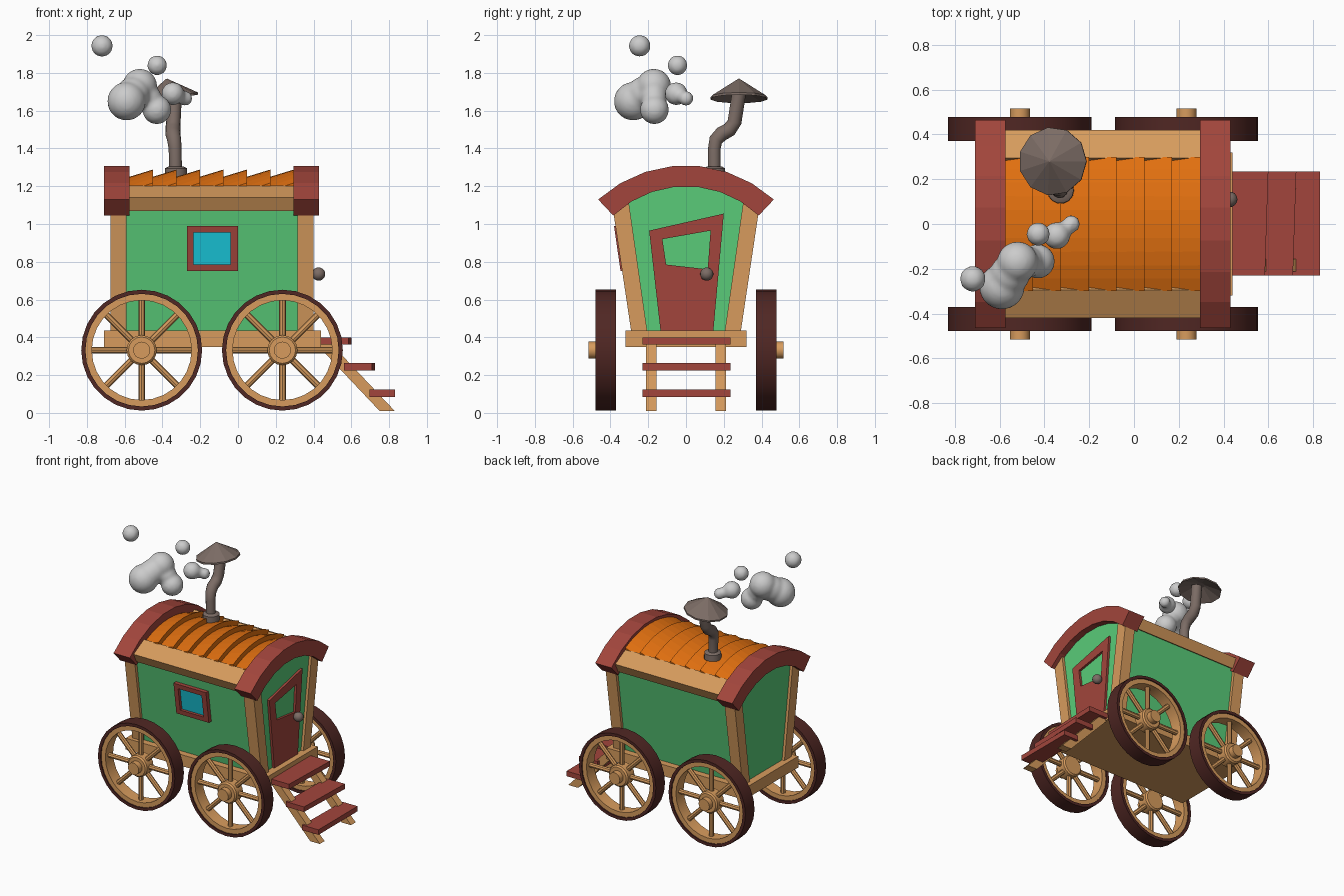
import bpy, bmesh, math
from mathutils import Vector, Matrix

if "Cube" in bpy.data.objects:
    bpy.data.objects.remove(bpy.data.objects["Cube"])


def material(name, rgb):
    m = bpy.data.materials.new(name)
    m.diffuse_color = (*rgb, 1)
    m.use_nodes = True
    m.node_tree.nodes["Principled BSDF"].inputs["Base Color"].default_value = m.diffuse_color
    return m


WOOD = material("wood", (.68, .33, .11))
GREEN = material("green_paint", (.10, .60, .19))
RED = material("red_paint", (.36, .06, .045))
DARK = material("dark_tyre", (.08, .02, .017))
ORANGE = material("orange_slat", (.75, .16, .005))
GLASS = material("blue_glass", (.01, .58, .72))
METAL = material("dull_metal", (.20, .15, .13))


def finish(name, bm, mat=None, smooth=False):
    bmesh.ops.recalc_face_normals(bm, faces=bm.faces)
    me = bpy.data.meshes.new(name)
    bm.to_mesh(me)
    bm.free()
    ob = bpy.data.objects.new(name, me)
    bpy.context.collection.objects.link(ob)
    if mat:
        me.materials.append(mat)
    if smooth:
        bpy.ops.object.select_all(action='DESELECT')
        ob.select_set(True)
        bpy.context.view_layer.objects.active = ob
        bpy.ops.object.shade_smooth_by_angle(angle=math.radians(40))
    return ob


def add_loft(bm, sections, ring=False):
    """Skin equal-sized closed sections; ring joins last to first."""
    rows = [[bm.verts.new(p) for p in s] for s in sections]
    n = len(rows[0])
    pairs = list(zip(rows, rows[1:])) + ([(rows[-1], rows[0])] if ring else [])
    for a, b in pairs:
        for i in range(n):
            j = (i + 1) % n
            bm.faces.new((a[i], a[j], b[j], b[i]))
    if not ring:
        bm.faces.new(rows[0])
        bm.faces.new(rows[-1])


def loft(name, sections, mat, ring=False, smooth=False):
    bm = bmesh.new()
    add_loft(bm, sections, ring)
    return finish(name, bm, mat, smooth)


def prism(name, profile, x0, x1, mat):
    """Extrude a (y, z) profile along x."""
    return loft(name, [[(x, y, z) for y, z in profile] for x in (x0, x1)], mat)


def box(name, x0, x1, y0, y1, z0, z1, mat):
    return prism(name, [(y0, z0), (y1, z0), (y1, z1), (y0, z1)], x0, x1, mat)


def circle(c, axis, r, n):
    q = Vector((0, 0, 1)).rotation_difference(Vector(axis))
    return [Vector(c) + q @ Vector((r * math.cos(t), r * math.sin(t), 0))
            for t in (2 * math.pi * i / n for i in range(n))]


def arc(half, top, radius, n):
    """(y, z) points of a crown arc from -half to +half."""
    a = math.asin(half / radius)
    return [(radius * math.sin(t), top - radius + radius * math.cos(t))
            for t in (-a + 2 * a * i / n for i in range(n + 1))]


# Chassis and flared body
box("chassis", -.71, .44, -.32, .32, .35, .435, WOOD)
prism("body", [(-.27, .43)] + arc(.365, 1.21, .62, 8) + [(.27, .43)], -.655, .38, GREEN)
for s in (-1, 1):
    for x, end in ((-.675, "rear"), (.315, "door")):
        prism(f"{end}_corner_post", [(s * .29, .43), (s * .205, .43), (s * .305, 1.13), (s * .39, 1.10)],
              x, x + .085, WOOD)
    # Eave beams
    prism("eave_beam", [(s * .42, 1.14), (s * .295, 1.205), (s * .26, 1.14), (s * .385, 1.07)], -.60, .32, WOOD)

# Red arches at each end of the roof
for x, end in ((-.71, "rear"), (.295, "door")):
    out, inn = arc(.465, 1.31, .69, 7), arc(.385, 1.20, .555, 7)
    bm = bmesh.new()
    add_loft(bm, [[(x, *o), (x + .135, *o), (x + .135, *i), (x, *i)] for o, i in zip(out, inn)])
    finish(f"{end}_roof_arch", bm, RED)

# Overlapping roof slats
for i in range(7):
    x = -.575 + .1243 * i
    low, high = arc(.30, 1.25, .64, 10), arc(.30, 1.288, .67, 10)
    base = [(.30, 1.16), (-.30, 1.16)]
    loft(f"roof_slat_{i}", [[(x, y, z) for y, z in low + base],
                            [(x + .1243, y, z) for y, z in high + base]], ORANGE)


# Front window, leaning with the wall
def pane(pts, off):
    return [(x, -(.29 + (z - .43) * .145) + off, z) for x, z in pts]


def rect(x0, x1, z0, z1):
    return [(x0, z0), (x1, z0), (x1, z1), (x0, z1)]


outer, inner = rect(-.27, 0, .75, .99), rect(-.235, -.04, .785, .955)
loft("window_frame", [pane(outer, .03), pane(outer, -.01), pane(inner, -.01), pane(inner, .03)], RED, ring=True)
loft("window_glass", [pane(inner, .012), pane(inner, .03)], GLASS)

# Crooked door with opening and knob
outer = [(-.135, .435), (.145, .435), (.2, 1.055), (-.195, .965)]
inner = [(-.105, .785), (.115, .76), (.13, .965), (-.125, .92)]
loft("door", [[(x, *p) for p in prof] for prof, x in
              ((outer, .37), (outer, .397), (inner, .397), (inner, .37))], RED, ring=True)
bm = bmesh.new()
bmesh.ops.create_uvsphere(bm, u_segments=16, v_segments=10, radius=.035, matrix=Matrix.Translation((.427, .11, .735)))
finish("door_knob", bm, METAL, True)

# Steps and stringers, slightly crooked
for s in (-1, 1):
    loft("stair_stringer", [[(x, s * .185 + d, z) for x, z in ((.83, .01), (.75, .01), (.40, .38), (.48, .38))]
                            for d in (-.028, .028)], WOOD)
for i, (x, z, w) in enumerate(((.43, .362, .17), (.56, .225, .165), (.695, .085, .135))):
    tread = [(x, -.23), (x + w - .015 * (i < 2), -.23), (x + w, .235), (x + .01, .235)]
    loft(f"stair_tread_{i}", [[(px, py, pz) for px, py in tread] for pz in (z, z + .038)], RED)

# Wheels: tyre, felloe, spokes and hub
for wx in (-.51, .235):
    for s in (-1, 1):
        def ring_at(r, d, n=28):
            return circle((wx, s * (.425 + d), .332), (0, 1, 0), r, n)

        loft("wheel_tyre", [ring_at(.298, -.054), ring_at(.32, -.054), ring_at(.32, .054), ring_at(.298, .054)],
             DARK, ring=True, smooth=True)
        loft("wheel_felloe", [ring_at(.264, -.046), ring_at(.301, -.046), ring_at(.301, .046), ring_at(.264, .046)],
             WOOD, ring=True, smooth=True)
        bm = bmesh.new()
        c = Vector((wx, s * .425, .332))
        for k in range(8):
            d = Vector((math.cos(k * math.pi / 4), 0, math.sin(k * math.pi / 4)))
            if k == 0:
                d = Vector((1, 0, 0))
            add_loft(bm, [circle(c + d * r, d, .018, 8) for r in (.06, .275)])
        finish("wheel_spokes", bm, WOOD, True)
        loft("wheel_hub", [ring_at(r, d, 16) for r, d in
                           ((.07, -.045), (.08, -.035), (.08, .04), (.07, .05), (.045, .05), (.045, .09))],
             WOOD, smooth=True)

# Bent chimney with flange and tilted cap
path = [Vector(p) for p in ((-.33, .15, 1.24), (-.333, .15, 1.40), (-.338, .158, 1.445), (-.345, .19, 1.478),
                            (-.345, .23, 1.50), (-.342, .257, 1.54), (-.335, .28, 1.69))]
tans = [(path[min(i + 1, 6)] - path[max(i - 1, 0)]).normalized() for i in range(7)]
radii = (.034, .034, .037, .04, .04, .038, .038)
loft("chimney_pipe", [circle(p, t, r, 14) for p, t, r in zip(path, tans, radii)], METAL, smooth=True)
loft("chimney_flange", [circle((-.328, .15, z), (0, 0, 1), r, 14) for z, r in ((1.25, .06), (1.295, .058), (1.305, .04))],
     METAL, smooth=True)
axis = Vector((-.15, 0, 1)).normalized()
loft("chimney_cap", [circle(Vector((-.362, .28, 1.662)) + axis * h, axis, r, 11)
                     for h, r in ((.05, .03), (0, .153), (.012, .153), (.108, .003))], METAL)

# Smoke puffs, blended where they touch
bm = bmesh.new()
for x, y, z, r in ((-.72, -.245, 1.943, .058), (-.428, -.045, 1.84, .053), (-.345, -.052, 1.69, .061),
                   (-.28, 0, 1.665, .04), (-.315, -.027, 1.677, .04), (-.52, -.17, 1.73, .092),
                   (-.59, -.28, 1.65, .102), (-.43, -.167, 1.605, .077), (-.555, -.225, 1.69, .09),
                   (-.475, -.17, 1.668, .07)):
    bmesh.ops.create_uvsphere(bm, u_segments=24, v_segments=16, radius=r, matrix=Matrix.Translation((x, y, z)))
smoke = finish("smoke", bm)
remesh = smoke.modifiers.new("blend", 'REMESH')
remesh.mode = 'VOXEL'
remesh.voxel_size = .012
remesh.use_smooth_shade = True
soften = smoke.modifiers.new("soften", 'SMOOTH')
soften.factor = .5
soften.iterations = 5
